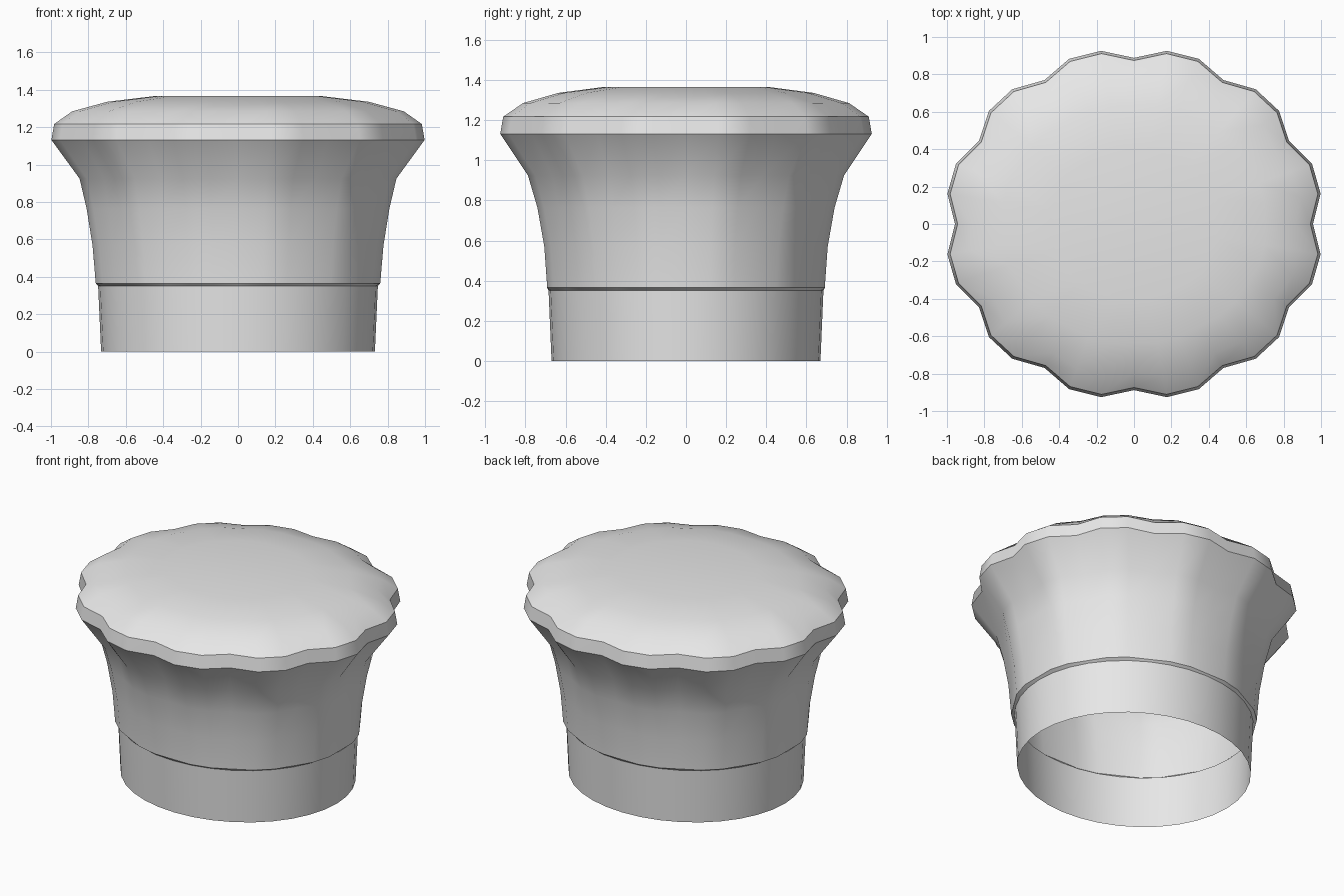
import bpy, bmesh, math

if "Cube" in bpy.data.objects:
    bpy.data.objects.remove(bpy.data.objects["Cube"])

SEG = 36    # 12 lobes, three segments each

grey = bpy.data.materials.new("plain grey")
grey.diffuse_color = (0.8, 0.8, 0.8, 1)
grey.use_nodes = True
grey.node_tree.nodes["Principled BSDF"].inputs["Base Color"].default_value = grey.diffuse_color


def loft(name, rings, sharp=(), cap=False):
    """Elliptical rings (rx, ry, z, groove factor); every third vertex sits in a groove."""
    bm = bmesh.new()
    loops = []
    for rx, ry, z, groove in rings:
        loop = []
        for i in range(SEG):
            a = 2 * math.pi * i / SEG
            k = groove if i % 3 == 0 else 1.0
            loop.append(bm.verts.new((rx * k * math.cos(a), ry * k * math.sin(a), z)))
        loops.append(loop)
    for lo, hi in zip(loops, loops[1:]):
        for i in range(SEG):
            j = (i + 1) % SEG
            bm.faces.new((lo[i], lo[j], hi[j], hi[i]))
    if cap:
        bm.faces.new(loops[-1])
    for f in bm.faces:
        f.smooth = True
    for s in sharp:
        for i in range(SEG):
            e = bm.edges.get((loops[s][i], loops[s][(i + 1) % SEG]))
            e.smooth = False
    me = bpy.data.meshes.new(name)
    bm.to_mesh(me)
    bm.free()
    me.materials.append(grey)
    ob = bpy.data.objects.new(name, me)
    bpy.context.collection.objects.link(ob)
    return ob


# open collar at the bottom
loft("collar", [(0.732, 0.67, 0, 1), (0.748, 0.685, 0.352, 1)])

# fluted flaring body, with a small ledge over the collar
loft("fluted_body", [
    (0.748, 0.685, 0.352, 1),
    (0.772, 0.702, 0.365, 0.985),
    (0.79, 0.717, 0.57, 0.98),
    (0.822, 0.752, 0.765, 0.972),
    (0.86, 0.80, 0.925, 0.962),
    (1.013, 0.94, 1.132, 0.945),
], sharp=[1])

# scalloped rim and domed top
loft("scalloped_top", [
    (1.013, 0.94, 1.132, 0.945),
    (0.998, 0.925, 1.217, 0.945),
    (0.90, 0.825, 1.285, 0.962),
    (0.71, 0.645, 1.336, 0.985),
    (0.45, 0.405, 1.366, 1),
], sharp=[1], cap=True)
